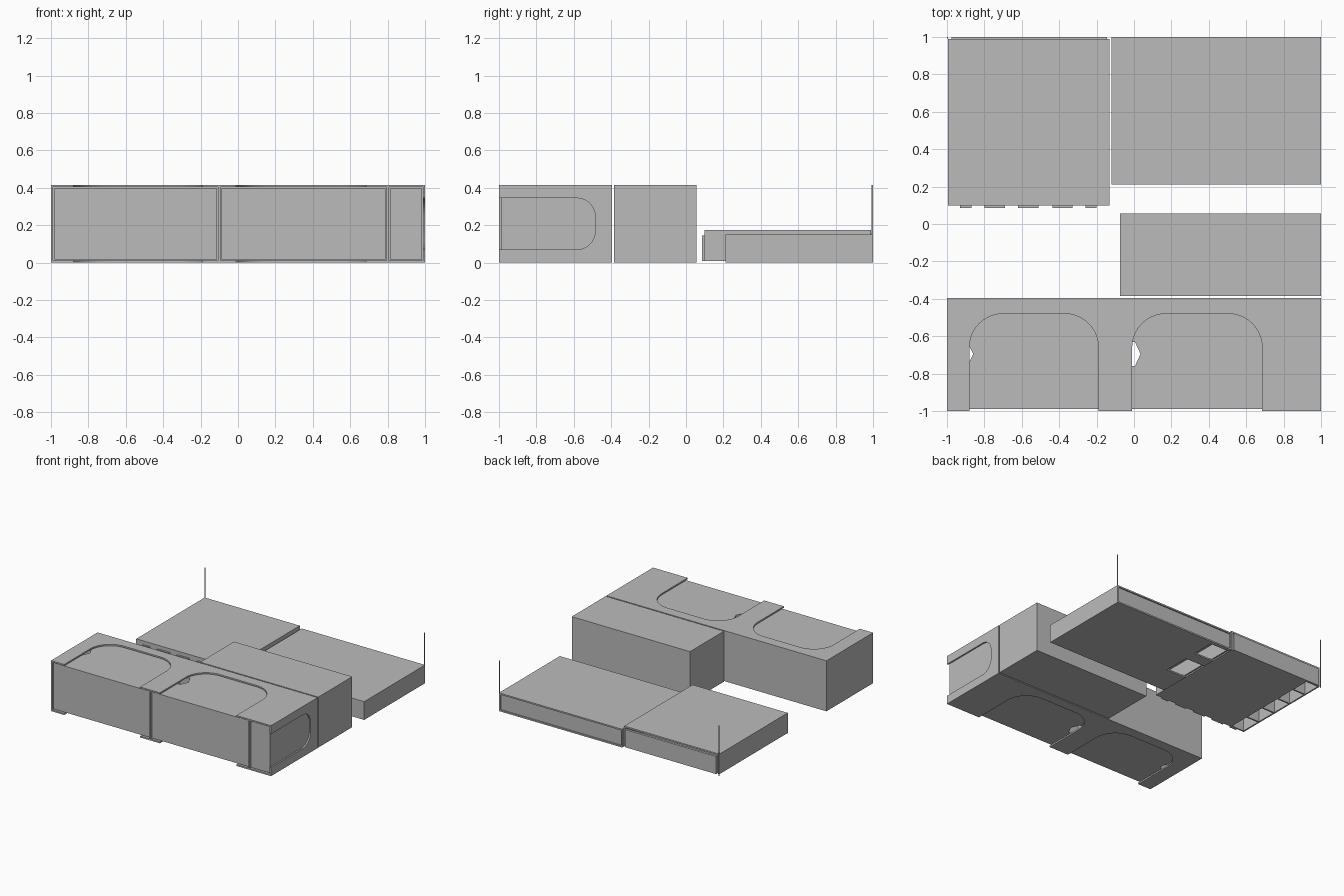
import bpy, bmesh
from math import sin, cos, pi
from mathutils import Vector

old = bpy.data.objects.get("Cube")
if old:
    bpy.data.objects.remove(old)

grey = bpy.data.materials.new("plain grey")
grey.use_nodes = True
colour = (0.5, 0.5, 0.5, 1)
grey.diffuse_color = colour
grey.node_tree.nodes["Principled BSDF"].inputs["Base Color"].default_value = colour


def prism(name, outline, lo, hi, axis="z"):
    """Extrude an outline: (x, y) along z, or (y, z) along x."""
    bm = bmesh.new()
    place = (lambda a, b: (a, b, lo)) if axis == "z" else (lambda a, b: (lo, a, b))
    step = Vector((0, 0, hi - lo)) if axis == "z" else Vector((hi - lo, 0, 0))
    face = bm.faces.new([bm.verts.new(place(a, b)) for a, b in outline])
    new = bmesh.ops.extrude_face_region(bm, geom=[face])["geom"]
    bmesh.ops.translate(bm, vec=step, verts=[g for g in new if isinstance(g, bmesh.types.BMVert)])
    bmesh.ops.recalc_face_normals(bm, faces=bm.faces)
    mesh = bpy.data.meshes.new(name)
    bm.to_mesh(mesh)
    bm.free()
    mesh.materials.append(grey)
    ob = bpy.data.objects.new(name, mesh)
    bpy.context.collection.objects.link(ob)
    return ob


def box(name, x, y, z):
    return prism(name, [(x[0], y[0]), (x[1], y[0]), (x[1], y[1]), (x[0], y[1])], *z)


def arch(a, b, base, top, r, n=10):
    """Open-bottomed rounded cutout, walked from side a to side b."""
    pts = [(a, base)]
    for cx, start in ((a + r, pi), (b - r, pi / 2)):
        for i in range(n + 1):
            t = start - i * pi / 2 / n
            pts.append((cx + r * cos(t), top - r + r * sin(t)))
    return pts + [(b, base)]


T = 0.012    # board thickness
H = 0.415    # height of the tall blocks

# Drawer case: top and bottom boards with two finger arches each
board = [(-1, -1)] + arch(-0.88, -0.19, -1, -0.48, 0.18) + arch(-0.01, 0.685, -1, -0.48, 0.18)
board += [(1, -1), (1, -0.395), (-1, -0.395)]
prism("case_top", board, H - T, H)
prism("case_bottom", board, 0, T)

# Case walls and dividers
for name, x in (("case_right_wall", -1), ("case_divider_a", -0.106), ("case_divider_b", 0.794)):
    box(name, (x, x + T), (-1, -0.395), (T, H - T))
box("case_back", (-1, 1), (-0.407, -0.395), (T, H - T))

# Left wall with a sideways finger arch
side = [(z, y) for y, z in [(-1, 0)]]
cut = [(y, z) for z, y in arch(0.07, 0.345, -1, -0.485, 0.1)]
prism("case_left_wall", [(-1, T)] + cut + [(-1, H - T), (-0.395, H - T), (-0.395, T)],
      1 - T, 1, "x")


# Drawers, two of them with a through notch at the side
def drawer(name, x0, x1, tip=None, half=0):
    pts = [(x0, -0.99), (x1, -0.99), (x1, -0.41), (x0, -0.41)]
    if tip:
        pts += [(x0, -0.695 + half), (tip - 0.03, -0.695 + half), (tip, -0.695),
                (tip - 0.03, -0.695 - half), (x0, -0.695 - half)]
    prism(name, pts, T + 0.006, H - T - 0.006)


drawer("drawer_right", -0.982, -0.112, -0.86, 0.06)
drawer("drawer_middle", -0.088, 0.788, 0.035, 0.065)
drawer("drawer_left", 0.812, 0.984)

# Plain tall block
box("tall_block", (-0.075, 1), (-0.385, 0.055), (0, H))

# Low tray: framed back, floor with two slots near the inner edge
CX, CY, CH = (-0.12, 1), (0.21, 1), 0.15
box("low_tray_top", CX, CY, (CH - T, CH))
box("low_tray_core", (0.06, 1), (CY[0], 0.99), (T, CH - T))
floor = [(-0.12, 0.21), (1, 0.21), (1, 1), (-0.12, 1)]
for y0, y1 in ((0.97, 0.78), (0.68, 0.46)):
    floor += [(-0.12, y0), (0.06, y0), (0.06, y1), (-0.12, y1)]
prism("low_tray_floor", floor, 0, T)
box("low_tray_inner_wall", (-0.12, -0.108), CY, (T, CH - T))
box("low_tray_outer_wall", (1 - T, 1), CY, (T, CH - T))
box("low_tray_front", (-0.108, 0.06), (0.21, 0.222), (T, CH - T))
box("low_tray_back", (-0.108, 0.06), (0.978, 0.99), (T, CH - T))

# Lidded box: cover, walls, floor that stops short of the outer wall
DX, DY, DH = (-0.995, -0.13), (0.1, 0.988), 0.175
box("lid", DX, DY, (DH - T, DH))
box("lid_inner_wall", (DX[1] - T, DX[1]), DY, (0.01, DH - T))
box("lid_outer_wall", (DX[0], DX[0] + T), DY, (0.01, DH - T))
box("lid_front", (DX[0] + T, DX[1] - T), (0.1, 0.112), (0.01, DH - T))
box("lid_floor", (-0.87, DX[1] - T), (0.112, 0.988), (0.01, 0.022))
box("lid_back_panel", (-0.975, -0.145), (0.98, 1), (0.01, 0.155))

# Ribs in the open strip, and joint teeth on the front
for i in range(4):
    y = 0.28 + 0.18 * i
    box(f"strip_rib_{i + 1}", (DX[0] + T, -0.87), (y, y + T), (0.01, DH - T))
for i, (a, b) in enumerate(((-0.93, -0.87), (-0.8, -0.69), (-0.62, -0.51), (-0.435, -0.33), (-0.26, -0.2))):
    box(f"front_tooth_{i + 1}", (a, b), (0.085, 0.1), (0.01, 0.145))

# Thin upright rods at the back corners
for name, s in (("right_rod", -1), ("left_rod", 1)):
    x = sorted((s, s * 0.995))
    box(name, x, (0.993, 1), (0, H))
